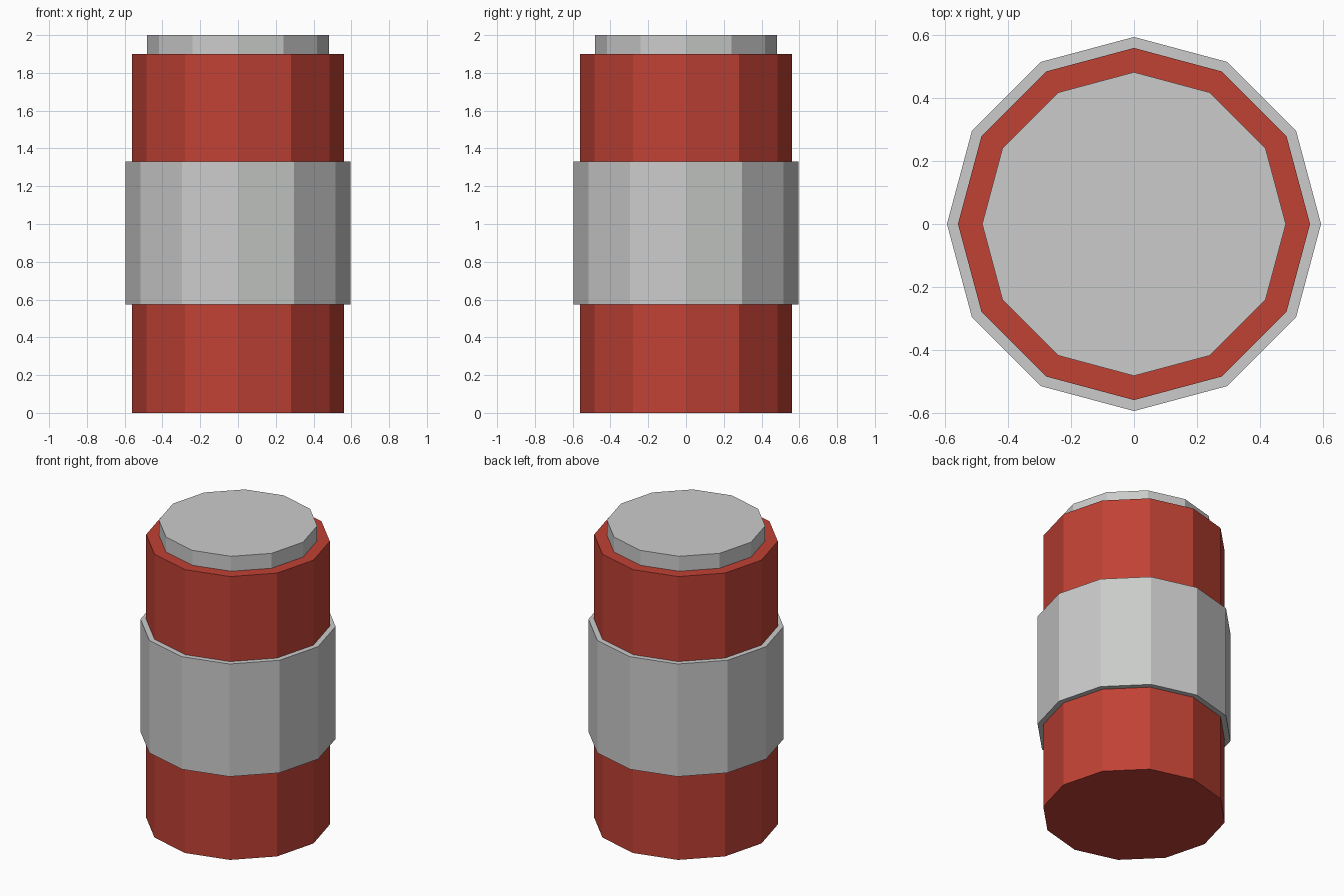
import bpy

if "Cube" in bpy.data.objects:
    bpy.data.objects.remove(bpy.data.objects["Cube"], do_unlink=True)


def make_material(name, rgb):
    mat = bpy.data.materials.new(name)
    mat.use_nodes = True
    color = (*rgb, 1.0)
    mat.diffuse_color = color
    mat.node_tree.nodes["Principled BSDF"].inputs["Base Color"].default_value = color
    return mat


def make_drum(name, radius, bottom, top, mat):
    """Flat-sided twelve-sided cylinder standing between two heights."""
    bpy.ops.mesh.primitive_cylinder_add(
        vertices=12, radius=radius, depth=top - bottom,
        location=(0, 0, (bottom + top) / 2))
    obj = bpy.context.object
    obj.name = name
    obj.data.materials.append(mat)
    return obj


red = make_material("red", (0.53, 0.054, 0.035))
grey = make_material("light grey", (0.59, 0.60, 0.59))

# Main canister
make_drum("body", 0.56, 0.0, 1.9, red)
# Wide band around the middle
make_drum("middle_band", 0.595, 0.575, 1.33, grey)
# Lid set in from the body's rim
make_drum("top_cap", 0.483, 1.9, 2.0, grey)
